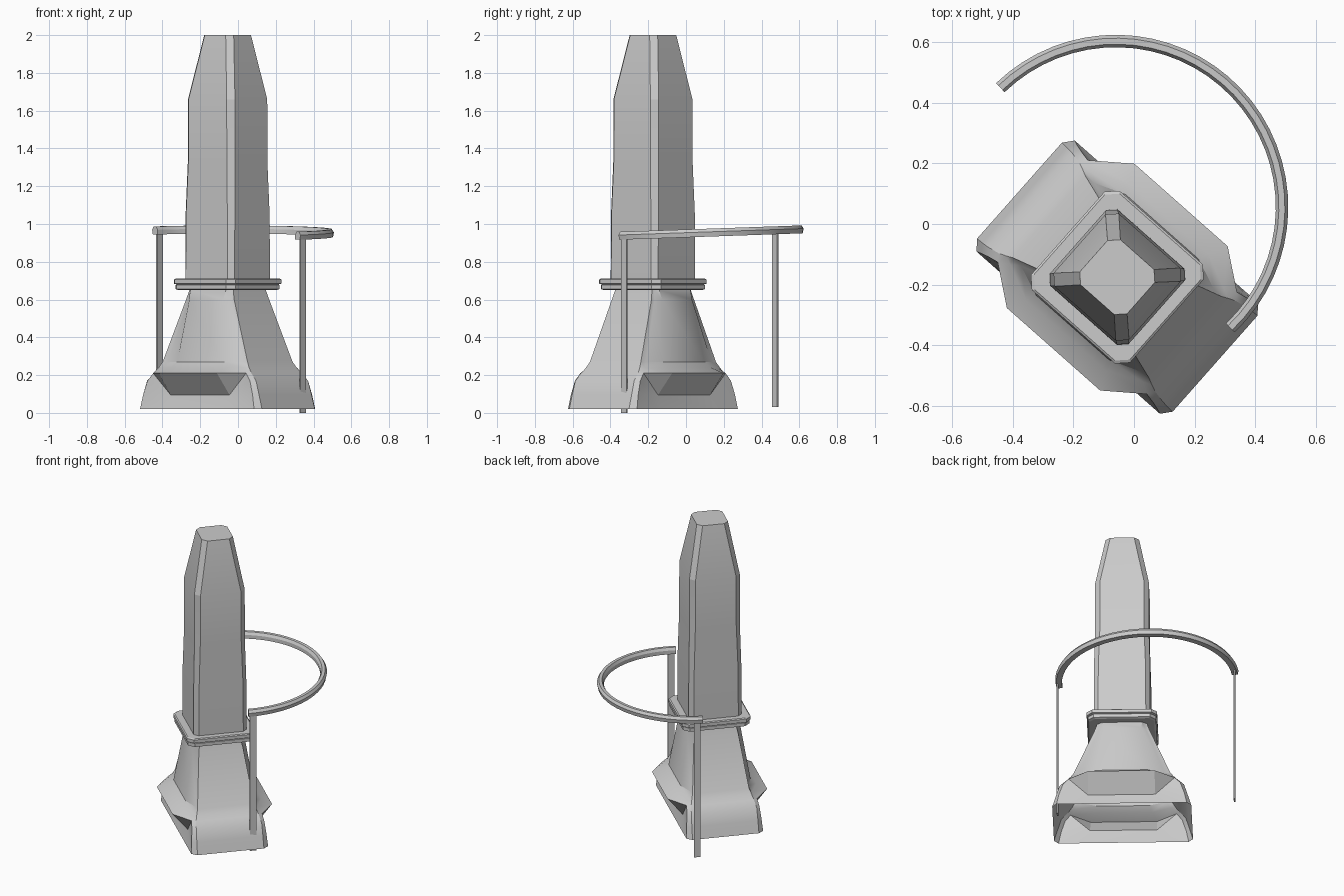
import bpy, bmesh, math
from mathutils import Matrix

if "Cube" in bpy.data.objects:
    bpy.data.objects.remove(bpy.data.objects["Cube"])

# Local tower frame: off-centre and turned about 41 degrees
TOWER = Matrix.Translation((-0.055, -0.175, 0)) @ Matrix.Rotation(math.radians(-41.5), 4, 'Z')


def loft(name, loops, cap=True, matrix=None, smooth=None):
    """Skin a list of equal-length closed loops."""
    bm = bmesh.new()
    rings = [[bm.verts.new(p) for p in loop] for loop in loops]
    n = len(rings[0])
    for a, b in zip(rings, rings[1:]):
        for i in range(n):
            j = (i + 1) % n
            bm.faces.new((a[i], a[j], b[j], b[i]))
    if cap:
        bm.faces.new(rings[0])
        bm.faces.new(rings[-1])
    bmesh.ops.remove_doubles(bm, verts=bm.verts, dist=0.0001)
    bmesh.ops.recalc_face_normals(bm, faces=bm.faces)
    mesh = bpy.data.meshes.new(name)
    bm.to_mesh(mesh)
    bm.free()
    if matrix:
        mesh.transform(matrix)
    obj = bpy.data.objects.new(name, mesh)
    bpy.context.collection.objects.link(obj)
    if smooth:
        bpy.ops.object.select_all(action='DESELECT')
        obj.select_set(True)
        bpy.context.view_layer.objects.active = obj
        bpy.ops.object.shade_smooth_by_angle(angle=math.radians(smooth))
    return obj


def mirrored(q):
    """Closed loop from one quadrant's 3D points."""
    r = q[::-1]
    return (q + [(-x, y, z) for x, y, z in r]
            + [(-x, -y, z) for x, y, z in q] + [(x, -y, z) for x, y, z in r])


def octagon(hx, hy, c, z):
    return mirrored([(hx, hy - c, z), (hx - c, hy, z)])


# Obelisk shaft
loft("shaft", [octagon(*v) for v in (
    (0.174, 0.168, 0.026, 0.66), (0.174, 0.167, 0.028, 1.05), (0.166, 0.160, 0.030, 1.33),
    (0.166, 0.160, 0.031, 1.66), (0.104, 0.099, 0.030, 2.0))], matrix=TOWER, smooth=12)

# Collar with a shallow groove between two bands
loft("collar", [octagon(h, h, 0.035, z) for h, z in (
    (0.200, 0.65), (0.211, 0.655), (0.211, 0.677), (0.206, 0.680),
    (0.218, 0.684), (0.218, 0.706), (0.211, 0.711))], matrix=TOWER)

# Flared open pedestal: end-panel corner, corner groove, side-bay corner
levels = [
    (0.65, (0.155, 0.130), (0.143, 0.140), (0.125, 0.155)),
    (0.60, (0.170, 0.140), (0.148, 0.142), (0.120, 0.170)),
    (0.27, (0.300, 0.180), (0.263, 0.182), (0.160, 0.222)),
    (0.24, (0.320, 0.190), (0.292, 0.202), (0.175, 0.255)),
    (0.21, (0.345, 0.200), (0.328, 0.224), (0.205, 0.317)),
]
quads = [[(x, y, z) for x, y in q] for z, *q in levels]
# Bay underside slopes back to a trapezoid edge on the lower wall
inner = (0.208, 0.220, 0.095)
quads += [
    [quads[-1][0], quads[-1][1], inner],
    [(0.385, 0.208, 0.17), (0.362, 0.231, 0.17), inner],
    [(0.408, 0.210, 0.095), (0.387, 0.238, 0.095), inner],
    [(0.430, 0.211, 0.02), (0.403, 0.244, 0.02), (0.210, 0.244, 0.02)],
]
loft("pedestal", [mirrored(q) for q in quads], cap=False, matrix=TOWER, smooth=28)

# Curved handrail, slightly tilted, with a chamfered top
CX, CY, R = -0.06, 0.055, 0.547
section = [(-0.02, -0.021), (0.016, -0.021), (0.021, 0.004),
           (0.010, 0.021), (-0.010, 0.021), (-0.020, 0.004)]


def rail_z(y):
    return 0.938 + 0.035 * (y + 0.345)


loops = []
for i in range(33):
    a = math.radians(-46.5 + 180.5 * i / 32)
    loop = []
    for dr, dz in section:
        x, y = CX + (R + dr) * math.cos(a), CY + (R + dr) * math.sin(a)
        loop.append((x, y, rail_z(y) + dz))
    loops.append(loop)
loft("handrail", loops, smooth=20)

# Flat-bar rail posts, wide along the rail
for name, x, y, z0 in (("front_post", 0.343, -0.327, 0.0), ("back_post", -0.415, 0.472, 0.03)):
    ring = []
    for s, t in ((1, 1), (-1, 1), (-1, -1), (1, -1)):
        w, d = s * 0.0145, t * 0.0035
        ring.append((x + w - d, y + w + d))
    loft(name, [[(px, py, z) for px, py in ring] for z in (z0, rail_z(y))])
